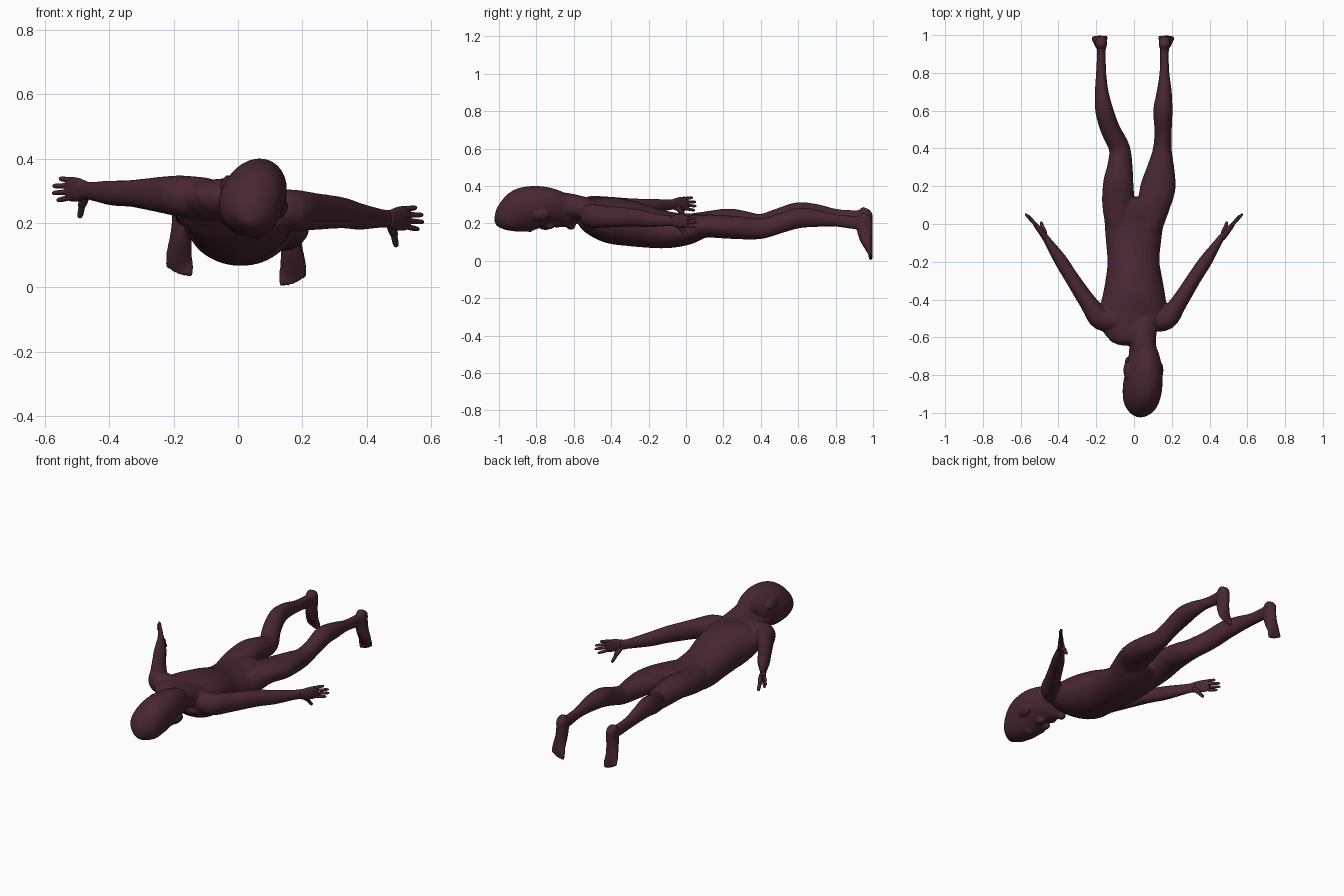
import bpy, bmesh, math
from mathutils import Vector

skin = bpy.data.materials.new("dark plum skin")
skin.diffuse_color = (0.065, 0.020, 0.032, 1)
Z, Y = Vector((0, 0, 1)), Vector((0, 1, 0))


def catmull(a, b, c, d, t):
    return [0.5 * (2 * q + (r - p) * t + (2 * p - 5 * q + 4 * r - s) * t * t
                   + (3 * q - p - 3 * r + s) * t ** 3) for p, q, r, s in zip(a, b, c, d)]


def tube(bm, stations, roll=0, ref=Z, sides=20, steps=4):
    """Loft smooth elliptical rings through (x, y, z, width radius, height radius)."""
    n = len(stations)
    pts = []
    for i in range(n - 1):
        quad = [stations[min(max(j, 0), n - 1)] for j in range(i - 1, i + 3)]
        pts += [catmull(*quad, k / steps) for k in range(steps)]
    pts.append(list(stations[-1]))
    ca, sa = math.cos(math.radians(roll)), math.sin(math.radians(roll))
    rings = []
    for i, p in enumerate(pts):
        c = Vector(p[:3])
        t = (Vector(pts[min(i + 1, len(pts) - 1)][:3]) - Vector(pts[max(i - 1, 0)][:3])).normalized()
        side = t.cross(ref).normalized()
        up = side.cross(t)
        u, v = side * ca + up * sa, up * ca - side * sa
        rings.append([bm.verts.new(c + u * p[3] * math.cos(a) + v * p[4] * math.sin(a))
                      for a in (2 * math.pi * k / sides for k in range(sides))])
    for r, q in zip(rings, rings[1:]):
        for k in range(sides):
            m = (k + 1) % sides
            bm.faces.new((r[k], r[m], q[m], q[k]))
    bm.faces.new(rings[0][::-1])
    bm.faces.new(rings[-1])


def digit(bm, a, b, r):
    """Rounded finger or toe from a to b."""
    a, b = Vector(a), Vector(b)
    prof = [(0, 0.9), (0.4, 1), (0.8, 0.9), (0.94, 0.65), (1, 0.15)]
    tube(bm, [(*a.lerp(b, t), r * k, r * k) for t, k in prof],
         ref=Z if abs((b - a).normalized().z) < 0.7 else Y, sides=10, steps=2)


def blob(bm, loc, size, roll=0):
    """Ellipsoid with its long axis along y."""
    x, y, z = loc
    st = []
    for k in range(9):
        a = math.pi * (0.03 + 0.94 * k / 8)
        st.append((x, y - size[1] * math.cos(a), z, size[0] * math.sin(a), size[2] * math.sin(a)))
    tube(bm, st, roll, sides=14, steps=1)


def finish(bm, name, voxel=None):
    bmesh.ops.recalc_face_normals(bm, faces=bm.faces)
    me = bpy.data.meshes.new(name)
    bm.to_mesh(me)
    bm.free()
    me.materials.append(skin)
    for p in me.polygons:
        p.use_smooth = True
    ob = bpy.data.objects.new(name, me)
    bpy.context.collection.objects.link(ob)
    if voxel:
        m = ob.modifiers.new("fuse", 'REMESH')
        m.mode, m.voxel_size, m.use_smooth_shade = 'VOXEL', voxel, True
        s = ob.modifiers.new("soften", 'SMOOTH')
        s.factor, s.iterations = 0.5, 6
    return ob


body = bmesh.new()

# torso, slightly rolled
tube(body, [(0.02, -0.61, 0.295, 0.06, 0.045), (-0.01, -0.555, 0.27, 0.15, 0.072),
            (-0.005, -0.48, 0.238, 0.18, 0.105), (0, -0.4, 0.217, 0.17, 0.123),
            (0, -0.3, 0.2, 0.152, 0.121), (-0.003, -0.2, 0.18, 0.138, 0.11),
            (-0.003, -0.1, 0.166, 0.146, 0.098), (0, 0, 0.168, 0.157, 0.083),
            (0.008, 0.08, 0.185, 0.168, 0.066), (0.015, 0.14, 0.195, 0.11, 0.045)],
     roll=-7, sides=32)

# neck
tube(body, [(0.055, -0.76, 0.315, 0.05, 0.05), (0.052, -0.67, 0.295, 0.066, 0.072),
            (0.045, -0.61, 0.29, 0.075, 0.068), (0.02, -0.52, 0.275, 0.12, 0.06)])

# head, tilted sideways, face downward
HEAD = -25
tube(body, [(0.015, -0.999, 0.19, 0.02, 0.018), (0.022, -0.988, 0.203, 0.055, 0.05),
            (0.033, -0.95, 0.232, 0.09, 0.088), (0.043, -0.88, 0.268, 0.1, 0.121),
            (0.052, -0.8, 0.287, 0.096, 0.118), (0.052, -0.72, 0.285, 0.083, 0.105),
            (0.042, -0.66, 0.265, 0.066, 0.092), (0.032, -0.61, 0.245, 0.05, 0.075),
            (0.028, -0.58, 0.23, 0.025, 0.04)], roll=HEAD, sides=28)


def on_head(u, y, d):
    """Point u sideways and d toward the face, in the tilted head frame."""
    c, s = math.cos(math.radians(25)), math.sin(math.radians(25))
    return (0.048 + u * c - d * s, y, 0.278 - u * s - d * c)


# face: brow, nose, lips, chin, cheeks and ears
blob(body, on_head(0, -0.752, 0.108), (0.014, 0.034, 0.017), HEAD)
blob(body, on_head(0, -0.69, 0.094), (0.026, 0.017, 0.016), HEAD)
blob(body, on_head(0, -0.615, 0.095), (0.026, 0.026, 0.028), HEAD)
for s in (-1, 1):
    blob(body, on_head(s * 0.036, -0.835, 0.099), (0.036, 0.017, 0.017), HEAD)
    blob(body, on_head(s * 0.045, -0.73, 0.075), (0.026, 0.03, 0.022), HEAD)
    blob(body, on_head(s * 0.099, -0.775, -0.005), (0.013, 0.046, 0.028), HEAD)

# legs: hip, thigh, knee, calf, ankle
tube(body, [(-0.075, -0.03, 0.175, 0.07, 0.07), (-0.083, 0.1, 0.195, 0.085, 0.068),
            (-0.083, 0.22, 0.212, 0.08, 0.067), (-0.075, 0.3, 0.202, 0.068, 0.067),
            (-0.077, 0.4, 0.194, 0.056, 0.057), (-0.125, 0.5, 0.226, 0.052, 0.056),
            (-0.157, 0.6, 0.257, 0.048, 0.056), (-0.171, 0.7, 0.256, 0.036, 0.047),
            (-0.174, 0.8, 0.242, 0.027, 0.036), (-0.173, 0.9, 0.234, 0.023, 0.037),
            (-0.173, 0.96, 0.236, 0.026, 0.04)], sides=24)
tube(body, [(0.075, -0.03, 0.165, 0.07, 0.07), (0.105, 0.1, 0.185, 0.087, 0.062),
            (0.128, 0.2, 0.182, 0.093, 0.062), (0.142, 0.3, 0.176, 0.072, 0.061),
            (0.15, 0.4, 0.172, 0.049, 0.055), (0.154, 0.5, 0.199, 0.046, 0.052),
            (0.153, 0.6, 0.229, 0.051, 0.055), (0.16, 0.7, 0.227, 0.04, 0.046),
            (0.161, 0.8, 0.216, 0.026, 0.033), (0.161, 0.9, 0.205, 0.023, 0.036),
            (0.162, 0.96, 0.207, 0.026, 0.04)], sides=24)

# feet hang straight down, soles facing back
for s, x0, dz in ((-1, 0.174, 0.03), (1, 0.162, 0.0)):
    foot = [(0, 0.966, 0.25, 0.016, 0.02), (0, 0.96, 0.232, 0.03, 0.036),
            (0, 0.955, 0.18, 0.031, 0.043), (0.004, 0.961, 0.125, 0.034, 0.036),
            (0.009, 0.975, 0.075, 0.04, 0.023), (0.009, 0.984, 0.045, 0.042, 0.014),
            (0.009, 0.987, 0.033, 0.036, 0.01)]
    tube(body, [(s * (x0 + x), y, z + dz, a, b) for x, y, z, a, b in foot], ref=Y)
    for k in range(5):
        x = x0 - 0.024 + k * 0.0165
        r = 0.012 if k == 0 else 0.0095
        digit(body, (s * x, 0.983, 0.055 + dz), (s * x, 0.989, 0.003 + k * k * 0.0016 + dz), r)

# arms: shoulder, elbow, wrist, palm
ARMS = {
    "left": (-1, 0.3, [(0.09, -0.51, 0.28, 0.06, 0.06), (0.175, -0.5, 0.284, 0.062, 0.064),
                       (0.24, -0.42, 0.288, 0.047, 0.056), (0.33, -0.285, 0.292, 0.038, 0.042),
                       (0.39, -0.19, 0.293, 0.035, 0.039), (0.46, -0.085, 0.3, 0.02, 0.029),
                       (0.485, -0.05, 0.303, 0.017, 0.032)]),
    "right": (1, 0.21, [(0.09, -0.51, 0.245, 0.06, 0.06), (0.172, -0.5, 0.24, 0.06, 0.064),
                        (0.235, -0.42, 0.236, 0.045, 0.058), (0.32, -0.285, 0.232, 0.038, 0.049),
                        (0.38, -0.195, 0.22, 0.035, 0.041), (0.45, -0.09, 0.214, 0.02, 0.029),
                        (0.48, -0.05, 0.212, 0.017, 0.032)]),
}
for name, (s, z, path) in ARMS.items():
    tube(body, [(s * x, *rest) for x, *rest in path])
    hand = bmesh.new()
    tube(hand, [(s * x, y, z + h, a, b) for x, y, h, a, b in (
        (0.468, -0.075, 0.002, 0.015, 0.026), (0.49, -0.045, 0.003, 0.015, 0.035),
        (0.515, -0.012, 0.005, 0.013, 0.038), (0.532, 0.01, 0.006, 0.009, 0.034))], sides=16)
    # four fingers, stacked vertically, then the thumb below
    for k, (tx, ty) in enumerate(((0.562, 0.048), (0.577, 0.056), (0.575, 0.054), (0.555, 0.036))):
        digit(hand, (s * 0.518, -0.008, z - 0.02 + k * 0.018),
              (s * tx, ty, z - 0.03 + k * 0.0225), 0.0085)
    digit(hand, (s * 0.472, -0.05, z - 0.012), (s * 0.488, -0.012, z - 0.052), 0.014)
    digit(hand, (s * 0.483, -0.025, z - 0.04), (s * 0.492, 0.01, z - 0.084), 0.01)
    finish(hand, name + "_hand")

finish(body, "body", voxel=0.006)
